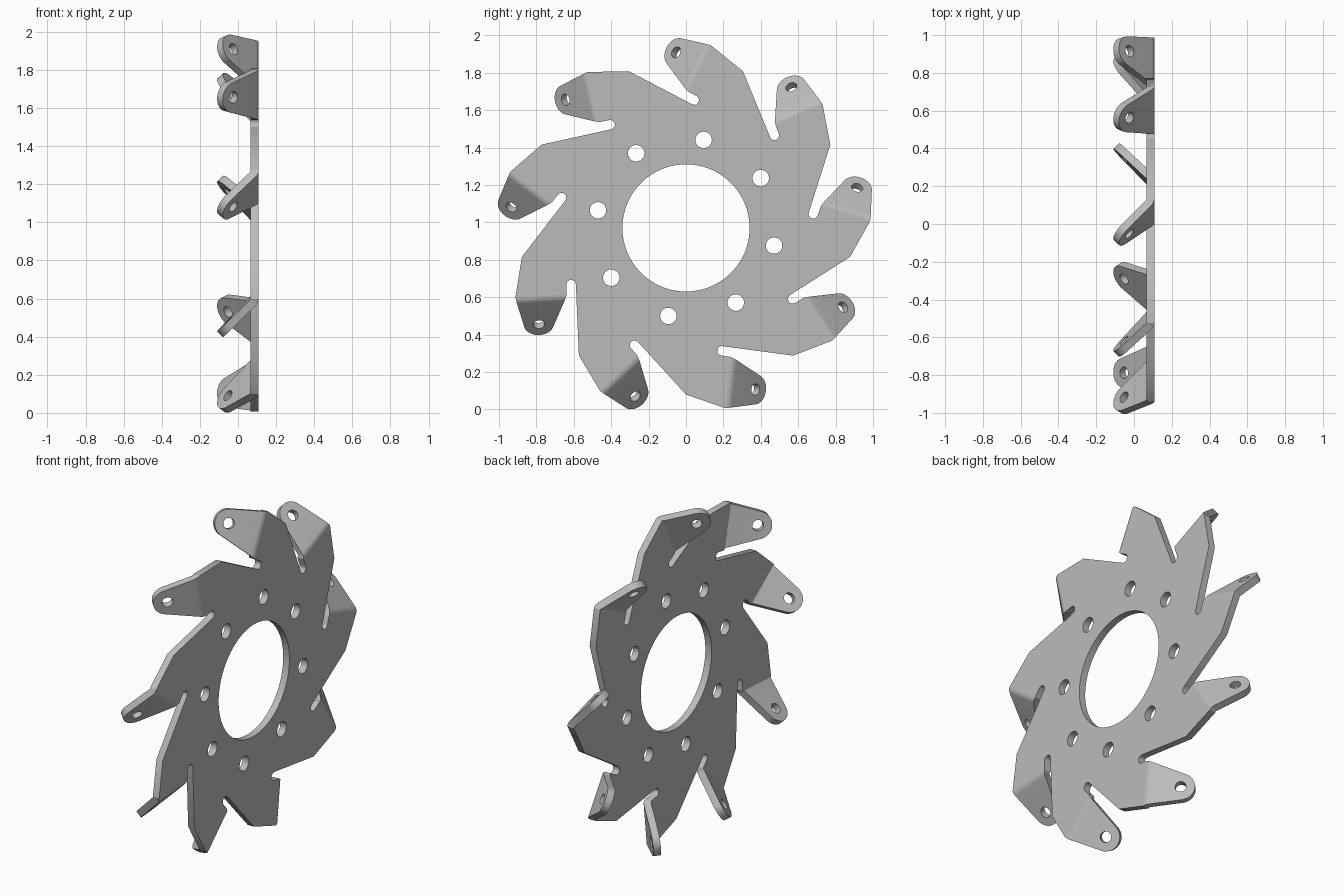
import bpy, bmesh
from math import sin, cos, pi, radians
from mathutils import Vector, Matrix

BLADES = 9
THICK = 0.042        # sheet thickness
FACE_X = 0.108       # outer face of the disc
CENTRE_Z = 0.97
BEND_R = 0.047       # outer bend radius of the tabs
BEND = pi / 4

cube = bpy.data.objects.get("Cube")
if cube:
    bpy.data.objects.remove(cube)

steel = bpy.data.materials.new("steel grey")
steel.use_nodes = True
grey = (0.5, 0.5, 0.5, 1)
steel.diffuse_color = grey
steel.node_tree.nodes["Principled BSDF"].inputs["Base Color"].default_value = grey


def circle(centre, r, n=32):
    return [Vector((centre[0] + r * cos(2 * pi * i / n),
                    centre[1] + r * sin(2 * pi * i / n))) for i in range(n)]


def sheet(loops, cuts=()):
    """Fill an outline with holes, slice it at u = cuts, and thicken it along z."""
    bm = bmesh.new()
    for loop in loops:
        vs = [bm.verts.new((p[0], p[1], 0)) for p in loop]
        for a, b in zip(vs, vs[1:] + vs[:1]):
            bm.edges.new((a, b))
    bmesh.ops.triangle_fill(bm, use_beauty=True, edges=bm.edges[:], normal=(0, 0, 1))
    for u in cuts:
        bmesh.ops.bisect_plane(bm, geom=bm.verts[:] + bm.edges[:] + bm.faces[:],
                               plane_co=(u, 0, 0), plane_no=(1, 0, 0))
    top = bmesh.ops.extrude_face_region(bm, geom=bm.faces[:])
    for v in top["geom"]:
        if isinstance(v, bmesh.types.BMVert):
            v.co.z = THICK
    return bm


def finish(bm, name):
    bmesh.ops.recalc_face_normals(bm, faces=bm.faces[:])
    mesh = bpy.data.meshes.new(name)
    bm.to_mesh(mesh)
    bm.free()
    mesh.materials.append(steel)
    return mesh


def place(mesh, name, angle=0):
    ob = bpy.data.objects.new(name, mesh)
    ob.location.z = CENTRE_Z
    ob.rotation_euler.x = angle
    bpy.context.collection.objects.link(ob)
    return ob


# One blade of the disc: fold line, outer corner, then the relief slot
fold_in = Vector((0.011, 0.73))
fold_out = Vector((0.134, 0.976))
corner = Vector((0.305, 0.837))
slot = Vector((0.473, 0.495))
slot_r = 0.025
slot_dir = Vector((0.37, -0.93)).normalized()
slot_side = Vector((-slot_dir.y, slot_dir.x))
blade = [fold_in, fold_out, corner]
for i in range(11):
    t = pi * i / 10
    blade.append(slot + slot_r * (slot_dir * sin(t) - slot_side * cos(t)))

# Disc with bore and bolt holes
outline = []
for k in range(BLADES):
    turn = Matrix.Rotation(-2 * pi * k / BLADES, 2)
    outline += [turn @ p for p in blade]
loops = [outline, circle((0, 0), 0.34, 96)]
for k in range(8):
    a = radians(78.7 + 45 * k)
    loops.append(circle((0.48 * cos(a), 0.48 * sin(a)), 0.044))
bm = sheet(loops)
for v in bm.verts:
    p, q, depth = v.co
    v.co = (FACE_X - depth, p, q)
parts = [place(finish(bm, "slotted_disc"), "slotted_disc")]

# Tab, drawn flat: u runs away from the fold, w along it
width = (fold_in - fold_out).length
eye = (0.2035, 0.117)
eye_r = 0.08


def tangent_angle(w, side):
    """Angle on the eye circle where the edge from the fold end touches it."""
    d = Vector((0 - eye[0], w - eye[1]))
    base = Vector((1, 0)).angle_signed(d)       # clockwise positive
    return -base + side * math_acos(eye_r / d.length)


def math_acos(x):
    from math import acos
    return acos(x)


start = tangent_angle(0, 1)
end = tangent_angle(width, -1)
while end < start:
    end += 2 * pi
tab = [(0, width), (0, 0)]
for i in range(25):
    a = start + (end - start) * i / 24
    tab.append((eye[0] + eye_r * cos(a), eye[1] + eye_r * sin(a)))
arc = BEND_R * BEND
bm = sheet([tab, circle(eye, 0.031, 24)], [arc * i / 5 for i in range(1, 6)])

# Bend the tab about the fold line
along = (fold_in - fold_out).normalized()
away = Vector((along.y, -along.x))
for v in bm.verts:
    u, w, depth = v.co
    a = min(u / BEND_R, BEND)
    rest = max(u - arc, 0)
    out = (BEND_R - depth) * sin(a) + rest * cos(BEND)
    x = FACE_X - BEND_R + (BEND_R - depth) * cos(a) - rest * sin(BEND)
    p = fold_out + along * w + away * out
    v.co = (x, p.x, p.y)
tab_mesh = finish(bm, "bent_tab")
for k in range(BLADES):
    parts.append(place(tab_mesh, f"bent_tab_{k + 1}", 2 * pi * k / BLADES))

# Smooth bends and holes, crisp sheet edges
for ob in (parts[0], parts[1]):
    bpy.ops.object.select_all(action='DESELECT')
    ob.select_set(True)
    bpy.context.view_layer.objects.active = ob
    bpy.ops.object.shade_smooth_by_angle(angle=radians(30))
